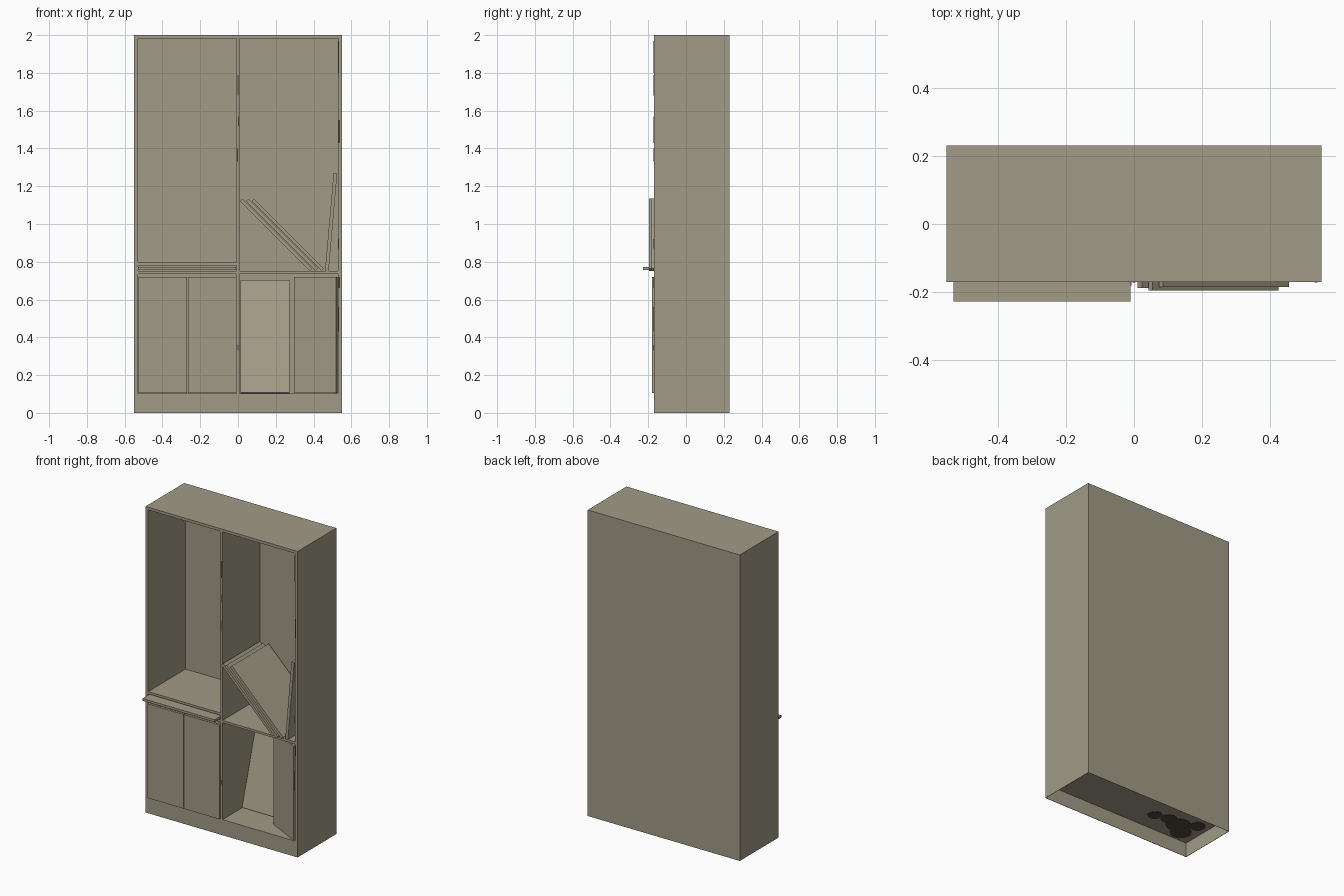
import bpy, bmesh, math
from mathutils import Matrix, Vector

if "Cube" in bpy.data.objects:
    bpy.data.objects.remove(bpy.data.objects["Cube"])


def material(name, colour):
    m = bpy.data.materials.new(name)
    m.diffuse_color = (*colour, 1)
    m.use_nodes = True
    m.node_tree.nodes["Principled BSDF"].inputs["Base Color"].default_value = m.diffuse_color
    return m


wood = material("grey_olive_board", (0.354, 0.328, 0.238))
pale = material("grey_beige_board", (0.367, 0.328, 0.246))
stain = material("dark_brown_stain", (0.08, 0.065, 0.045))
chip = material("red_brown_chip", (0.085, 0.045, 0.03))


def finish(name, bm, mat):
    mesh = bpy.data.meshes.new(name)
    bm.to_mesh(mesh)
    bm.free()
    mesh.materials.append(mat)
    ob = bpy.data.objects.new(name, mesh)
    bpy.context.collection.objects.link(ob)
    return ob


def box(name, lo, hi, matrix=None, mat=wood):
    """Board spanning lo..hi, optionally placed by a matrix."""
    lo, hi = Vector(lo), Vector(hi)
    bm = bmesh.new()
    bmesh.ops.create_cube(bm, size=1)
    size = hi - lo
    for v in bm.verts:
        v.co = Vector(v.co[i] * size[i] for i in range(3)) + (lo + hi) / 2
    if matrix:
        bm.transform(matrix)
    return finish(name, bm, mat)


T = 0.015                     # thin board thickness
X = 0.53                      # inner half width
F, B = -0.17, 0.23            # front and back of the case
Z = 0.095                     # underside of the case floor
P = 0.002                     # plinth sheet thickness

# Case
for s, side in ((-1, "left"), (1, "right")):
    a, b = sorted((s * X, s * 0.55))
    box(side + "_side", (a, F, Z), (b, B, 2))
    a, b = sorted((s * (0.55 - P), s * 0.55))
    box(side + "_plinth", (a, F, 0), (b, B, Z))
box("top_panel", (-X, F, 1.982), (X, B, 2))
box("back_panel", (-X, B - T, Z), (X, B, 1.982))
box("floor_panel", (-X, F, Z), (X, B - T, 0.102))
box("front_plinth", (-0.55 + P, F, 0), (0.55 - P, F + P, Z))
box("back_plinth", (-0.55 + P, B - P, 0), (0.55 - P, B, Z))
box("centre_divider", (-0.007, F, 0.102), (0.007, B - T, 1.982))
for s, side in ((-1, "left"), (1, "right")):
    a, b = sorted((s * 0.007, s * X))
    box(side + "_middle_shelf", (a, F, 0.735), (b, B - T, 0.75))

# Left bay: fixed shelf with a sliding tray below it
box("left_upper_shelf", (-X, F, 0.78), (-0.007, B - T, 0.795))
box("sliding_tray", (-0.53, -0.228, 0.757), (-0.01, 0.15, 0.772))

# Closed doors, left
box("closed_door_outer", (-0.528, -0.18, 0.104), (-0.269, -0.165, 0.72))
box("closed_door_inner", (-0.265, -0.18, 0.104), (-0.007, -0.165, 0.72))

# Right door swung inwards on its right hinge
swing = Matrix.Translation((0.52, F, 0)) @ Matrix.Rotation(-math.radians(27), 4, "Z")
box("swung_door", (-0.25, 0, 0.104), (0, T, 0.72), swing)

# Loose door leaning on the back wall
lean = Matrix.Translation((0, 0.025, 0.108)) @ Matrix.Rotation(-math.radians(16.5), 4, "X")
box("leaning_door", (0.012, 0, 0), (0.272, T, 0.622), lean, pale)

# Loose shelves leaning against the divider
for i, front in enumerate((-0.188, -0.195, -0.185)):
    place = (Matrix.Translation((0.38 + 0.031 * i, 0, 0.752))
             @ Matrix.Rotation(-math.radians(45), 4, "Y"))
    box(f"leaning_shelf_{i + 1}", (0, front, 0), (0.018, front + 0.38, 0.522), place)

# Loose shelf standing against the right side
stand = Matrix.Translation((0.461, 0, 0.753)) @ Matrix.Rotation(math.radians(5), 4, "Y")
box("standing_shelf", (0, F, 0), (0.019, 0.2, 0.518), stand)

# Worn patches along the front edges: x, bottom, top
chips = [(0.533, 1.8, 1.97), (0.536, 1.43, 1.55), (0.533, 0.87, 0.92),
         (0.536, 0.66, 0.72), (0.533, 0.43, 0.56),
         (0.0, 1.68, 1.79), (0.002, 1.52, 1.57), (-0.002, 1.33, 1.4),
         (0.0, 0.33, 0.36)]
for i, (x, lo, hi) in enumerate(chips):
    box(f"edge_chip_{i + 1}", (x - 0.003, F - 0.001, lo), (x + 0.003, F + 0.001, hi), mat=chip)

# Dark stain under the floor, made of overlapping thin discs
blots = [(-0.19, -0.03, 0.045), (-0.28, -0.01, 0.05), (-0.37, -0.03, 0.075),
         (-0.44, -0.09, 0.065), (-0.47, 0.03, 0.05)]
for i, (x, y, r) in enumerate(blots):
    bm = bmesh.new()
    depth = 0.002 + 0.0004 * i
    bmesh.ops.create_cone(bm, cap_ends=True, segments=20, radius1=r, radius2=r, depth=depth,
                          matrix=Matrix.Translation((x, y, Z - depth / 2)))
    finish(f"floor_stain_{i + 1}", bm, stain)
